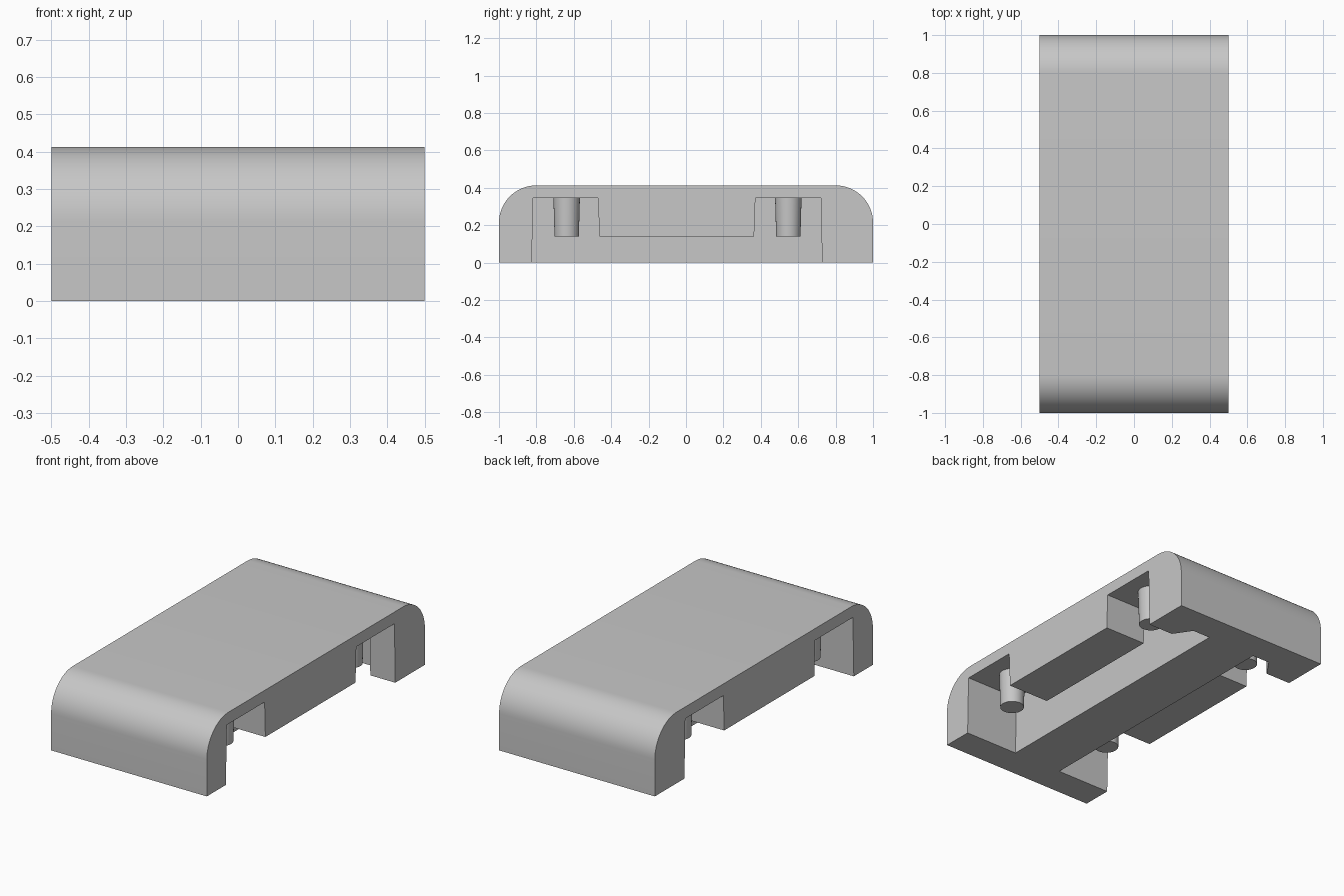
import bpy, bmesh
from math import sin, cos, pi, radians
from mathutils import Vector

cube = bpy.data.objects.get("Cube")
if cube:
    bpy.data.objects.remove(cube, do_unlink=True)

HEIGHT, ROUND = 0.413, 0.2        # overall height, end rounding radius
CEILING, BLOCK_Z = 0.345, 0.14    # cavity ceiling, underside of side blocks

grey = bpy.data.materials.new("plain_grey")
grey.use_nodes = True
colour = (0.57, 0.57, 0.57, 1)
grey.diffuse_color = colour
grey.node_tree.nodes["Principled BSDF"].inputs["Base Color"].default_value = colour


def loft(name, bottom, top):
    """Solid between two matching outlines."""
    bm = bmesh.new()
    a = [bm.verts.new(p) for p in bottom]
    b = [bm.verts.new(p) for p in top]
    bm.faces.new(a)
    bm.faces.new(b)
    n = len(a)
    for i in range(n):
        j = (i + 1) % n
        bm.faces.new((a[i], a[j], b[j], b[i]))
    bmesh.ops.recalc_face_normals(bm, faces=bm.faces)
    mesh = bpy.data.meshes.new(name)
    bm.to_mesh(mesh)
    bm.free()
    mesh.materials.append(grey)
    ob = bpy.data.objects.new(name, mesh)
    bpy.context.collection.objects.link(ob)
    return ob


def drafted(name, plan, side, z0, z1, scale):
    """Vertical prism on one side, with end draft about its middle."""
    ys = [y for x, y in plan]
    mid = (min(ys) + max(ys)) / 2
    return loft(name,
                [(side * x, y, z0) for x, y in plan],
                [(side * x, mid + (y - mid) * scale, z1) for x, y in plan])


def subtract(ob, cutter):
    mod = ob.modifiers.new("cut", 'BOOLEAN')
    mod.operation, mod.solver, mod.object = 'DIFFERENCE', 'EXACT', cutter
    deps = bpy.context.evaluated_depsgraph_get()
    mesh = bpy.data.meshes.new_from_object(ob.evaluated_get(deps))
    ob.modifiers.clear()
    ob.data = mesh
    bpy.data.objects.remove(cutter, do_unlink=True)


def smooth(ob):
    bpy.ops.object.select_all(action='DESELECT')
    ob.select_set(True)
    bpy.context.view_layer.objects.active = ob
    bpy.ops.object.shade_smooth_by_angle(angle=radians(30))


# Cover with rounded front and back top edges
steps = 16
arc = [(1 - ROUND + ROUND * cos(pi / 2 * i / steps),
        HEIGHT - ROUND + ROUND * sin(pi / 2 * i / steps)) for i in range(steps + 1)]
profile = [(1, 0)] + arc + [(-y, z) for y, z in reversed(arc)] + [(-1, 0)]
cover = loft("cover", [(-0.5, y, z) for y, z in profile],
             [(0.5, y, z) for y, z in profile])

# Side cavities either side of the central spine, leaving a raised block in each
cavity_plan = [(0.6, -0.825), (0.157, -0.825), (0.157, 0.83),
               (0.27, 0.83), (0.34, 0.728), (0.6, 0.728)]
block_plan = [(0.236, -0.463), (0.236, 0.364), (0.8, 0.364), (0.8, -0.463)]
for side in (1, -1):
    cavity = drafted("cavity", cavity_plan, side, -0.001, CEILING, 0.99)
    block = drafted("block", block_plan, side, BLOCK_Z, 0.5, 1.03)
    subtract(cavity, block)
    subtract(cover, cavity)
smooth(cover)

# Tapered pegs hanging from the cavity ceiling
for side, label in ((1, "left"), (-1, "right")):
    for y, end in ((-0.638, "front"), (0.547, "back")):
        def ring(radius, z):
            return [Vector((side * 0.338 + radius * cos(2 * pi * i / 32),
                            y + radius * sin(2 * pi * i / 32), z)) for i in range(32)]
        smooth(loft(f"{end}_{label}_peg", ring(0.065, BLOCK_Z), ring(0.071, CEILING + 0.01)))
